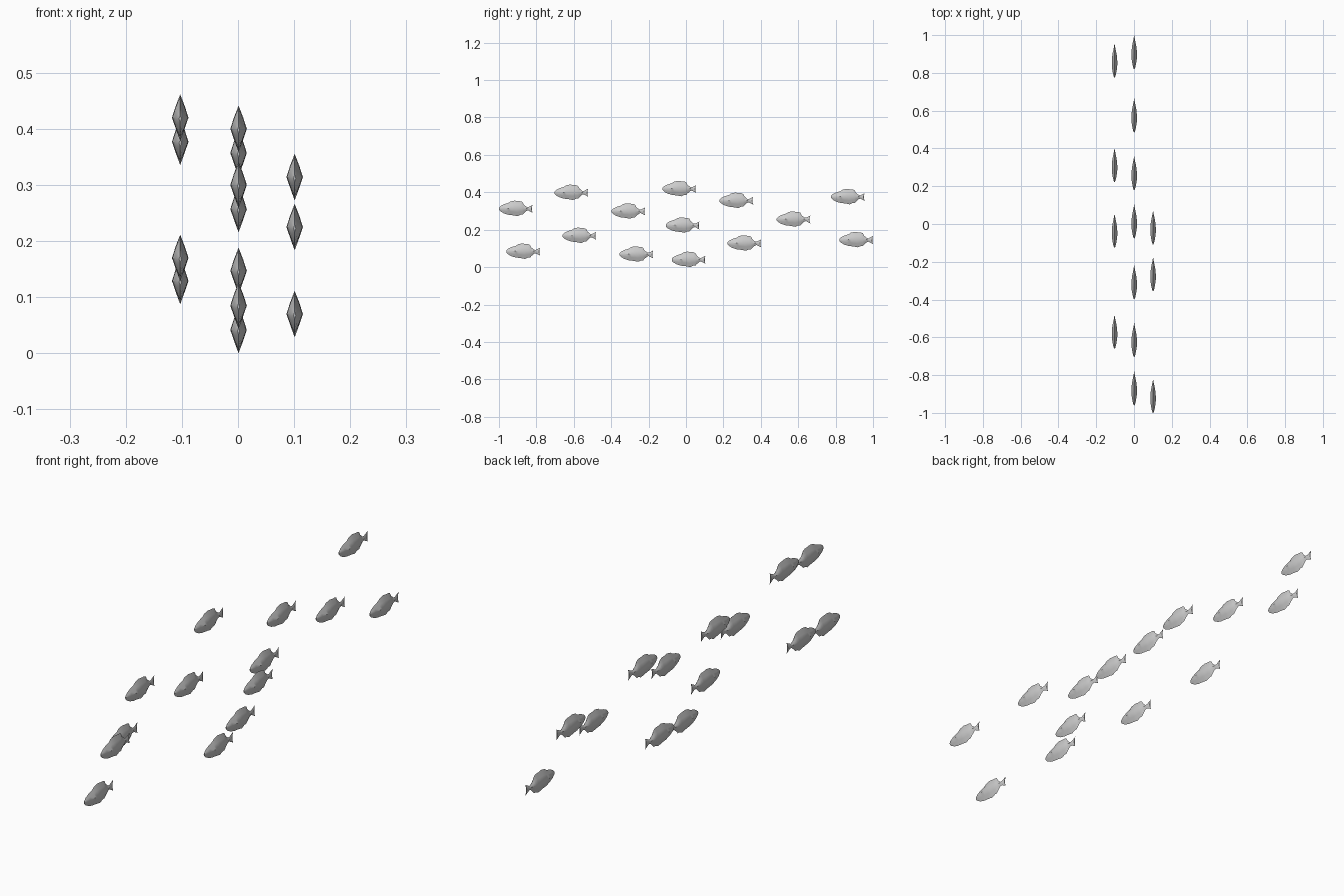
import bpy, bmesh, math

if "Cube" in bpy.data.objects:
    bpy.data.objects.remove(bpy.data.objects["Cube"])

LENGTH = 0.18

# Body stations from nose to tail: position along length, top, bottom, half width
stations = [
    (0.00, 0.004, -0.008, 0.002),
    (0.05, 0.013, -0.017, 0.0055),
    (0.15, 0.022, -0.027, 0.0095),
    (0.28, 0.029, -0.034, 0.0135),
    (0.34, 0.037, -0.035, 0.0143),
    (0.46, 0.0415, -0.038, 0.0147),
    (0.55, 0.039, -0.0415, 0.0138),
    (0.64, 0.038, -0.034, 0.012),
    (0.70, 0.034, -0.034, 0.0105),
    (0.74, 0.020, -0.026, 0.009),
    (0.82, 0.008, -0.013, 0.006),
    (0.87, 0.007, -0.011, 0.004),
    (1.00, 0.019, -0.024, 0.0012),
]


def fish_mesh():
    bm = bmesh.new()
    rings = []
    for i, (u, top, bot, w) in enumerate(stations):
        mid = (top + bot) / 2 if i in (0, len(stations) - 1) else 0.0
        # diamond cross-section with slightly rounded flanks
        section = [(0, top), (0.55 * w, mid + 0.5 * (top - mid)), (w, mid),
                   (0.55 * w, mid + 0.5 * (bot - mid)), (0, bot)]
        section += [(-x, z) for x, z in section[3:0:-1]]
        ring = []
        for x, z in section:
            notch = 0.0
            if i == len(stations) - 1:      # forked tail edge
                notch = 0.04 * (1 - abs(z - mid) / (top - mid))
            ring.append(bm.verts.new((x, (u - notch - 0.5) * LENGTH, z)))
        rings.append(ring)
    for a, b in zip(rings, rings[1:]):
        for k in range(8):
            n = (k + 1) % 8
            bm.faces.new((a[k], a[n], b[n], b[k]))
    bm.faces.new(rings[0])
    bm.faces.new(rings[-1])
    bmesh.ops.recalc_face_normals(bm, faces=bm.faces)
    me = bpy.data.meshes.new("fish")
    bm.to_mesh(me)
    bm.free()
    return me


# School of identical fish in three columns: x -> (y, z) of each fish
school = {
    -0.103: [(-0.035, 0.42), (0.866, 0.377), (-0.57, 0.17), (0.312, 0.129)],
    0.001: [(-0.613, 0.40), (0.27, 0.357), (-0.308, 0.30), (0.575, 0.257),
            (0.91, 0.147), (-0.87, 0.085), (0.014, 0.0415)],
    0.101: [(-0.91, 0.314), (-0.018, 0.225), (-0.265, 0.07)],
}

mesh = fish_mesh()
count = 0
for x, places in school.items():
    for y, z in places:
        count += 1
        ob = bpy.data.objects.new(f"fish_{count}", mesh)
        ob.location = (x, y, z)
        bpy.context.collection.objects.link(ob)

# Smooth the shared mesh once, keeping the ridges sharp
ob.select_set(True)
bpy.context.view_layer.objects.active = ob
bpy.ops.object.shade_smooth_by_angle(angle=math.radians(40))
